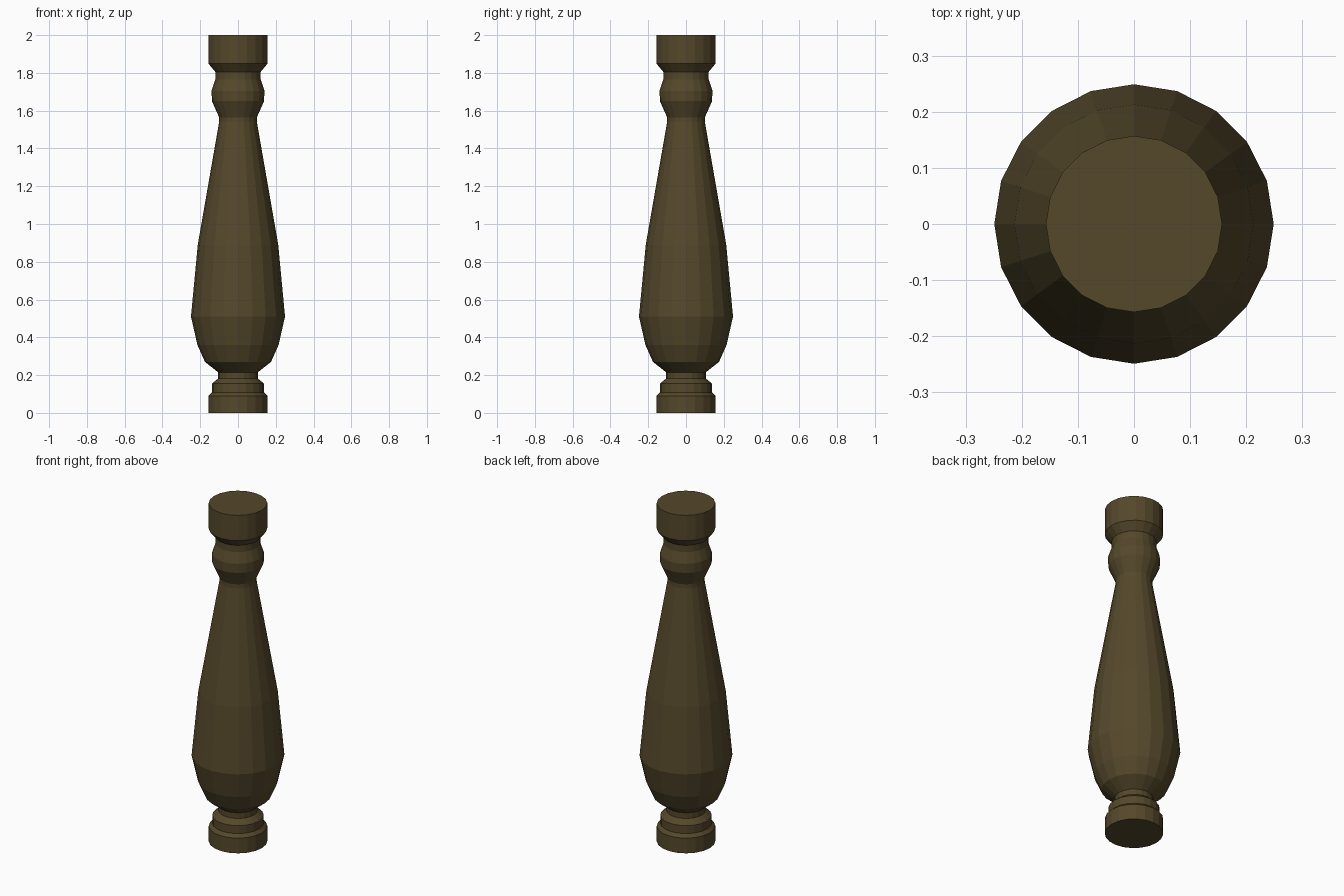
import bpy, bmesh
from math import cos, sin, pi

if "Cube" in bpy.data.objects:
    bpy.data.objects.remove(bpy.data.objects["Cube"])

SIDES = 20

# Turned profile, bottom to top: (radius, height)
PROFILE = [
    (0.157, 0.0), (0.157, 0.09), (0.138, 0.108),      # foot
    (0.138, 0.155), (0.105, 0.182), (0.105, 0.215),   # lower ring and neck
    (0.175, 0.27), (0.215, 0.36), (0.249, 0.51),      # belly
    (0.213, 0.89), (0.100, 1.54), (0.100, 1.565),     # tapering shaft
    (0.138, 1.65), (0.140, 1.705), (0.120, 1.765),    # upper bead
    (0.120, 1.805), (0.157, 1.85), (0.157, 2.0),      # head block
]


def lathe(name, profile, sides):
    bm = bmesh.new()
    rings = [[bm.verts.new((r * cos(2 * pi * i / sides), r * sin(2 * pi * i / sides), z))
              for i in range(sides)] for r, z in profile]
    for low, high in zip(rings, rings[1:]):
        for i in range(sides):
            j = (i + 1) % sides
            bm.faces.new((low[i], low[j], high[j], high[i]))
    bm.faces.new(rings[0][::-1])
    bm.faces.new(rings[-1])
    mesh = bpy.data.meshes.new(name)
    bm.to_mesh(mesh)
    bm.free()
    obj = bpy.data.objects.new(name, mesh)
    bpy.context.collection.objects.link(obj)
    return obj


# Flat-faced wooden baluster
baluster = lathe("baluster", PROFILE, SIDES)
wood = bpy.data.materials.new("dark_wood")
wood.diffuse_color = (0.09, 0.065, 0.024, 1)
wood.use_nodes = True
wood.node_tree.nodes["Principled BSDF"].inputs["Base Color"].default_value = wood.diffuse_color
baluster.data.materials.append(wood)
